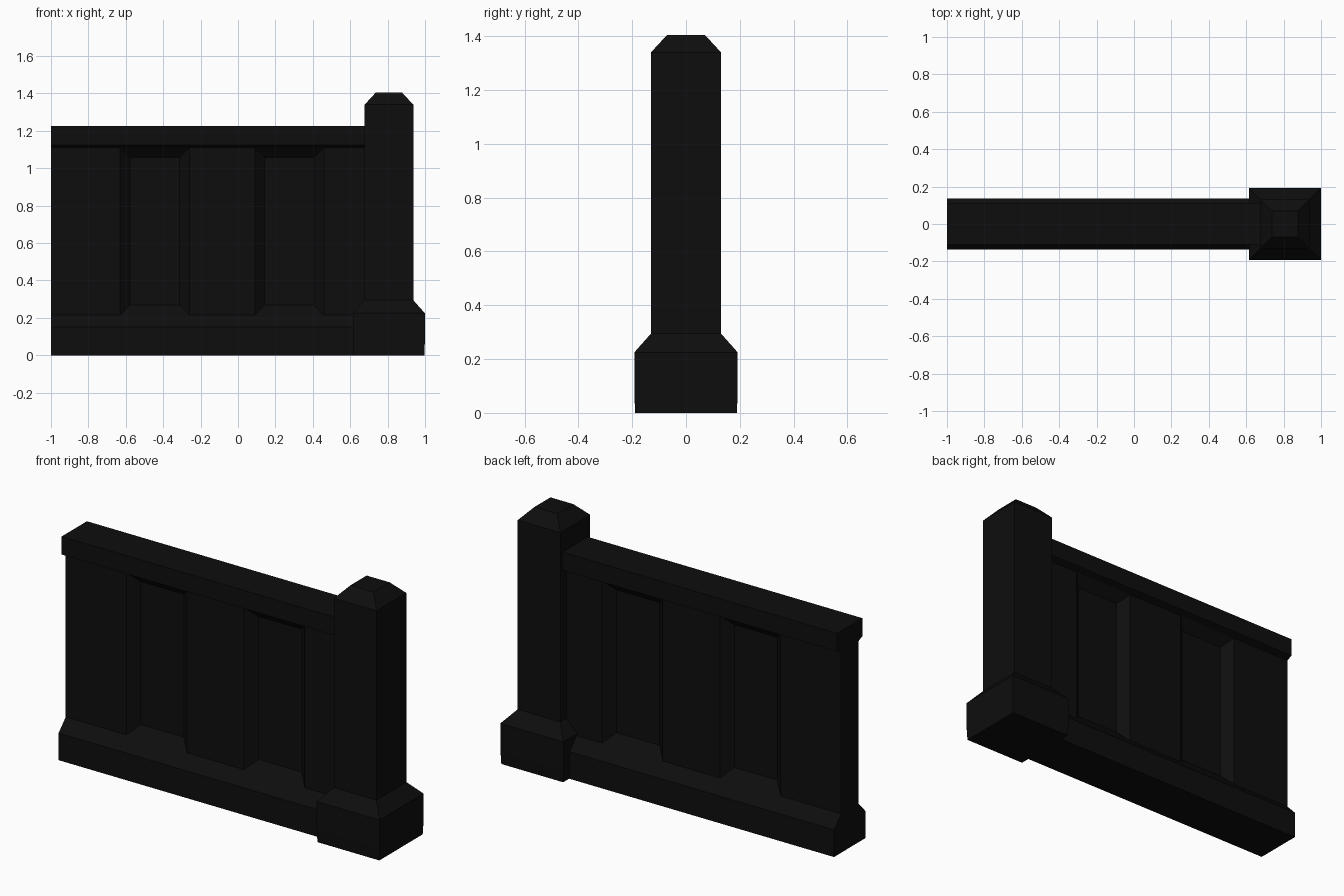
import bpy
import bmesh

cube = bpy.data.objects.get("Cube")
if cube:
    bpy.data.objects.remove(cube, do_unlink=True)

# Single dark stone colour
stone = bpy.data.materials.new("dark_stone")
stone.use_nodes = True
colour = (0.0042, 0.0042, 0.0042, 1)
stone.diffuse_color = colour
stone.node_tree.nodes["Principled BSDF"].inputs["Base Color"].default_value = colour


def finish(bm, name):
    bmesh.ops.recalc_face_normals(bm, faces=bm.faces)
    mesh = bpy.data.meshes.new(name)
    bm.to_mesh(mesh)
    bm.free()
    mesh.materials.append(stone)
    obj = bpy.data.objects.new(name, mesh)
    bpy.context.collection.objects.link(obj)
    return obj


def loft(bm, rings):
    """Skin a list of vertex rings and cap both ends."""
    for a, b in zip(rings, rings[1:]):
        n = len(a)
        for i in range(n):
            j = (i + 1) % n
            bm.faces.new((a[i], a[j], b[j], b[i]))
    bm.faces.new(rings[0])
    bm.faces.new(rings[-1])


# Wall: plinth, slab and coping swept along x, as (half depth, height)
side = [(0.137, 0), (0.137, 0.15), (0.075, 0.215), (0.075, 1.11),
        (0.11, 1.125), (0.11, 1.225)]
section = side + [(-y, z) for y, z in reversed(side)]
stations = [-1, -0.63, -0.26, 0.09, 0.46, 0.70]

bm = bmesh.new()
loft(bm, [[bm.verts.new((x, y, z)) for y, z in section] for x in stations])
bmesh.ops.recalc_face_normals(bm, faces=bm.faces)

# Sunken panels with sloping borders, on both sides
panels = []
for f in bm.faces:
    c = f.calc_center_median()
    if abs(f.normal.y) > 0.99 and 0.5 < c.z < 0.8:
        if -0.63 < c.x < -0.26 or 0.09 < c.x < 0.46:
            panels.append(f)
bmesh.ops.inset_individual(bm, faces=panels, thickness=0.053, depth=-0.05,
                           use_even_offset=True)
finish(bm, "wall")

# End post: square rings of (half width, height)
post = [(0.189, 0), (0.192, 0.07), (0.192, 0.225), (0.13, 0.295),
        (0.13, 1.34), (0.07, 1.405)]
corners = [(-1, -1), (1, -1), (1, 1), (-1, 1)]
bm = bmesh.new()
loft(bm, [[bm.verts.new((0.807 + h * sx, h * sy, z)) for sx, sy in corners]
          for h, z in post])
finish(bm, "end_post")
